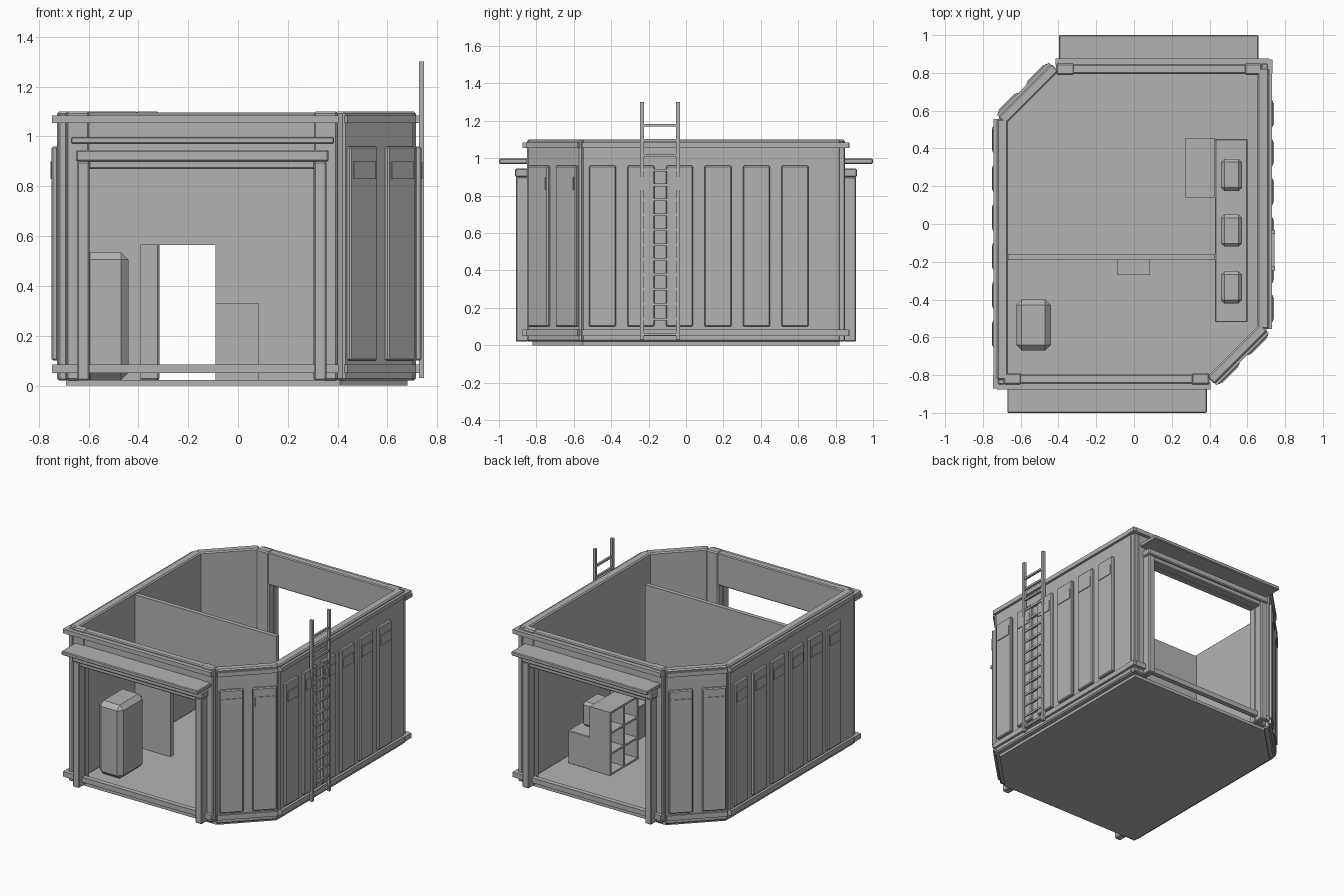
import bpy, bmesh, math
from mathutils import Matrix, Vector

if "Cube" in bpy.data.objects:
    bpy.data.objects.remove(bpy.data.objects["Cube"], do_unlink=True)

grey = bpy.data.materials.new("plain grey")
grey.use_nodes = True
GREY = (0.45, 0.45, 0.45, 1)
grey.diffuse_color = GREY
grey.node_tree.nodes["Principled BSDF"].inputs["Base Color"].default_value = GREY
ID = Matrix.Identity(4)


def finish(name, bm, matrix, bevel=0):
    if bevel:
        bmesh.ops.bevel(bm, geom=bm.edges[:], offset=bevel, segments=1, affect='EDGES')
    bmesh.ops.recalc_face_normals(bm, faces=bm.faces[:])
    me = bpy.data.meshes.new(name)
    bm.to_mesh(me)
    bm.free()
    me.materials.append(grey)
    ob = bpy.data.objects.new(name, me)
    ob.matrix_world = matrix
    bpy.context.collection.objects.link(ob)
    return ob


def box(name, xs, ys, zs, bevel=0, matrix=ID):
    bm = bmesh.new()
    bmesh.ops.create_cube(bm, size=1)
    for v in bm.verts:
        v.co = Vector([(r[0] + r[1]) / 2 + c * (r[1] - r[0])
                       for r, c in zip((xs, ys, zs), v.co)])
    return finish(name, bm, matrix, bevel)


def prism(name, points, push):
    bm = bmesh.new()
    face = bm.faces.new([bm.verts.new(p) for p in points])
    moved = bmesh.ops.extrude_face_region(bm, geom=[face])["geom"]
    bmesh.ops.translate(bm, vec=push, verts=[g for g in moved if isinstance(g, bmesh.types.BMVert)])
    bm.faces.new([v for v in face.verts]) if not face.is_valid else None
    return finish(name, bm, ID)


def panels(side, centres, width, wall, matrix):
    # tall raised panels with a small plate near the top, on a wall facing +x
    for i, c in enumerate(centres):
        box(f"{side}_panel_{i + 1}", (wall - .005, wall + .02),
            (c - width / 2, c + width / 2), (.10, .96), .006, matrix)
        box(f"{side}_plate_{i + 1}", (wall + .015, wall + .025),
            (c - width * .4, c + width * .4), (.83, .90), 0, matrix)


# floor slab
corners = [(-.69, -.82), (.41, -.82), (.68, -.55), (.68, .82), (-.42, .82), (-.69, .55)]
prism("floor", [(x, y, 0) for x, y in corners], (0, 0, .022))

# the shell repeats after half a turn
TOP, LOW = (1.055, 1.085), (.05, .085)
for end, side, angle in (("front", "left", 0), ("back", "right", math.pi)):
    m = Matrix.Translation((-.006, 0, 0)) @ Matrix.Rotation(angle, 4, 'Z')

    # doorway wall
    for i, xs in enumerate(((-.684, -.59), (.31, .406))):
        box(f"{end}_pillar_{i + 1}", xs, (-.85, -.79), (.02, 1.1), .008, m)
    box(f"{end}_header", (-.60, .32), (-.845, -.795), (.87, 1.097), .006, m)
    box(f"{end}_top_trim", (-.72, .41), (-.875, -.84), TOP, 0, m)
    box(f"{end}_low_trim", (-.72, .41), (-.875, -.84), LOW, 0, m)

    # door frame and canopy
    for i, xs in enumerate(((-.64, -.59), (.311, .361))):
        box(f"{end}_frame_post_{i + 1}", xs, (-.91, -.845), (.02, .90), .006, m)
    box(f"{end}_frame_beam", (-.595, .316), (-.90, -.845), (.87, .905), .006, m)
    box(f"{end}_frame_lintel", (-.645, .37), (-.915, -.845), (.90, .945), .006, m)
    box(f"{end}_canopy", (-.665, .392), (-1, -.84), (.97, .998), .005, m)

    # long side wall
    box(f"{end}_long_wall", (.66, .72), (-.555, .825), (.02, 1.1), .008, m)
    box(f"{end}_corner_post", (.68, .715), (.79, .85), (.02, 1.09), .006, m)
    for label, zs in (("top", TOP), ("low", LOW)):
        box(f"{end}_long_{label}_trim", (.71, .737), (-.555, .83), zs, 0, m)
        box(f"{end}_corner_{label}_trim", (.68, .74), (.80, .872), zs, 0, m)
    panels(f"{end}_long", [-.447 + .206 * i for i in range(6)], .145, .722, m)

    # slanted corner wall
    s = m @ Matrix.Rotation(-math.pi / 4, 4, 'Z')
    box(f"{end}_slant_wall", (.85, .905), (-.295, .105), (.02, 1.1), .008, s)
    for label, zs in (("top", TOP), ("low", LOW)):
        box(f"{end}_slant_{label}_trim", (.89, .919), (-.29, .10), zs, 0, s)
    panels(f"{end}_slant", (-.2, .015), .155, .905, s)

# partition with a doorway
outline = [(-.67, .02), (-.39, .02), (-.39, .565), (-.09, .565),
           (-.09, .02), (.43, .02), (.43, 1.085), (-.67, 1.085)]
prism("partition", [(x, -.19, z) for x, z in outline], (0, .03, 0))
box("partition_cabinet", (-.09, .085), (-.27, -.19), (.02, .33))

# locker by the front doorway
box("locker", (-.625, -.44), (-.67, -.40), (.02, .535), .03)

# counter with three cases on it
box("counter", (.43, .60), (-.52, .45), (.02, .25), .004)
for i, y in enumerate((-.335, -.035, .26)):
    box(f"counter_case_{i + 1}", (.46, .572), (y - .085, y + .085), (.25, .42), .018)

# open shelf unit, three rows by two columns
X, Y, Z = (.27, .43), (.14, .455), (.02, .465)
box("shelf_back", (.41, .43), Y, Z)
for i in range(4):
    z = Z[0] + i * .144
    box(f"shelf_board_{i + 1}", X, Y, (z, z + .014))
for i in range(3):
    y = Y[0] + i * .15
    box(f"shelf_upright_{i + 1}", (.271, .42), (y, y + .015), (.021, .464))

# ladder
for name, y in (("front", -.235), ("back", -.043)):
    box(f"ladder_{name}_rail", (.726, .746), (y - .01, y + .01), (.03, 1.3))
for i in range(15):
    z = .06 + i * .0797
    box(f"ladder_rung_{i + 1}", (.729, .743), (-.235, -.043), (z - .007, z + .007))
